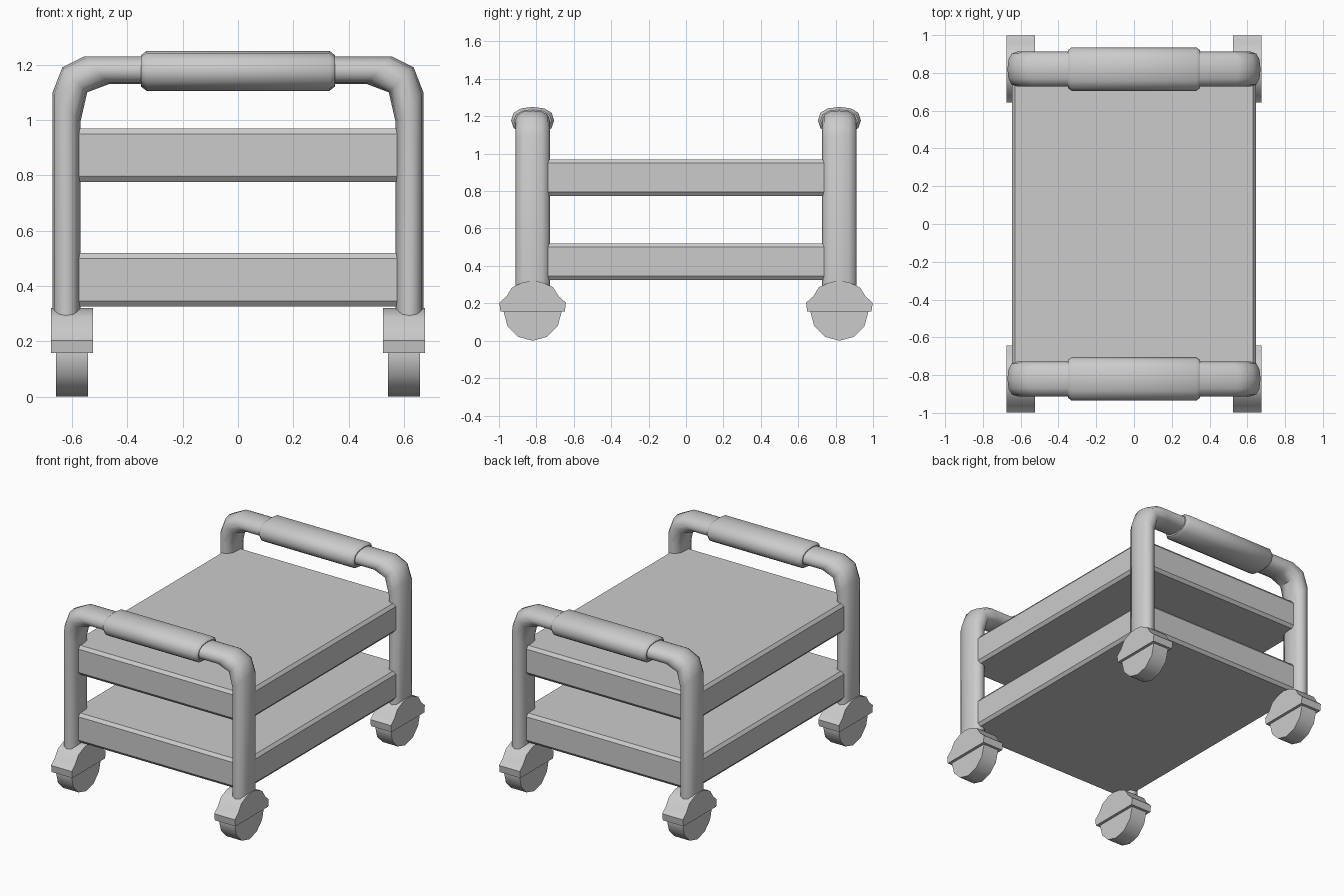
import bpy, bmesh, math
from mathutils import Vector

cube = bpy.data.objects.get("Cube")
if cube:
    bpy.data.objects.remove(cube, do_unlink=True)

grey = bpy.data.materials.new("light_grey")
grey.use_nodes = True
colour = (0.6, 0.6, 0.6, 1)
grey.diffuse_color = colour
grey.node_tree.nodes["Principled BSDF"].inputs["Base Color"].default_value = colour


def finish(name, bm, smooth=None):
    bmesh.ops.recalc_face_normals(bm, faces=bm.faces[:])
    mesh = bpy.data.meshes.new(name)
    bm.to_mesh(mesh)
    bm.free()
    mesh.materials.append(grey)
    obj = bpy.data.objects.new(name, mesh)
    bpy.context.collection.objects.link(obj)
    if smooth:
        bpy.ops.object.select_all(action="DESELECT")
        obj.select_set(True)
        bpy.context.view_layer.objects.active = obj
        bpy.ops.object.shade_smooth_by_angle(angle=math.radians(smooth))
    return obj


def loft(name, rings, smooth=None):
    """Skin a list of equal-length point rings and cap both ends."""
    bm = bmesh.new()
    loops = [[bm.verts.new(p) for p in ring] for ring in rings]
    n = len(loops[0])
    for a, b in zip(loops, loops[1:]):
        for i in range(n):
            j = (i + 1) % n
            bm.faces.new((a[i], a[j], b[j], b[i]))
    bm.faces.new(loops[0])
    bm.faces.new(loops[-1])
    return finish(name, bm, smooth)


def oval(outer, inner, y, half_y, sides=12):
    """Slightly squared oval spanning two (x, z) points, wide along y."""
    o, i = Vector((outer[0], y, outer[1])), Vector((inner[0], y, inner[1]))
    mid, axis = (o + i) / 2, (o - i) / 2
    ring = []
    for k in range(sides):
        a = 2 * math.pi * k / sides
        c, s = (math.copysign(abs(f) ** 0.85, f) for f in (math.cos(a), math.sin(a)))
        ring.append(mid + axis * c + Vector((0, half_y * s, 0)))
    return ring


# Outer and inner bend points of one half of the frame, floor to top
bend = [((0.67, 0.29), (0.57, 0.29)),
        ((0.67, 1.10), (0.57, 0.99)),
        ((0.635, 1.19), (0.545, 1.10)),
        ((0.555, 1.23), (0.465, 1.13))]
mirrored = [((-o[0], o[1]), (-i[0], i[1])) for o, i in reversed(bend)]

# Grip stations: x, top z, bottom z, half width
grip = [(-0.35, 1.235, 1.12, 0.10), (-0.33, 1.25, 1.105, 0.115),
        (0.33, 1.25, 1.105, 0.115), (0.35, 1.235, 1.12, 0.10)]

# Half profile of the caster hood: y offset, z
hood_side = [(0.172, 0.157), (0.178, 0.203), (0.14, 0.237), (0.11, 0.285), (0.05, 0.313)]
hood = hood_side + [(0, 0.32)] + [(-y, z) for y, z in reversed(hood_side)]

for end, sy in (("front", -1), ("back", 1)):
    y = 0.82 * sy
    # Bent tube frame and padded grip
    loft(end + "_frame", [oval(o, i, y, 0.092) for o, i in bend + mirrored], 50)
    loft(end + "_grip", [oval((x, t), (x, b), y, w) for x, t, b, w in grip], 40)

    for side, sx in (("left", 1), ("right", -1)):
        x = 0.6 * sx
        # Arched hood over the wheel
        loft(f"{end}_{side}_hood",
             [[(x + dx, y + py, z) for py, z in hood] for dx in (-0.076, 0.076)], 50)
        # Wheel
        loft(f"{end}_{side}_wheel",
             [[(x + dx, y + 0.155 * math.sin(k * math.pi / 6), 0.155 + 0.155 * math.cos(k * math.pi / 6))
               for k in range(12)] for dx in (-0.057, 0.057)], 50)


# Two chamfered shelves
def shelf(name, bottom, top):
    levels = [(bottom, 0.016), (bottom + 0.02, 0), (top - 0.02, 0), (top, 0.016)]
    loft(name, [[(sx * (0.645 - d), sy * (0.857 - d), z)
                 for sx, sy in ((-1, -1), (1, -1), (1, 1), (-1, 1))] for z, d in levels])


shelf("upper_shelf", 0.775, 0.97)
shelf("lower_shelf", 0.325, 0.52)
